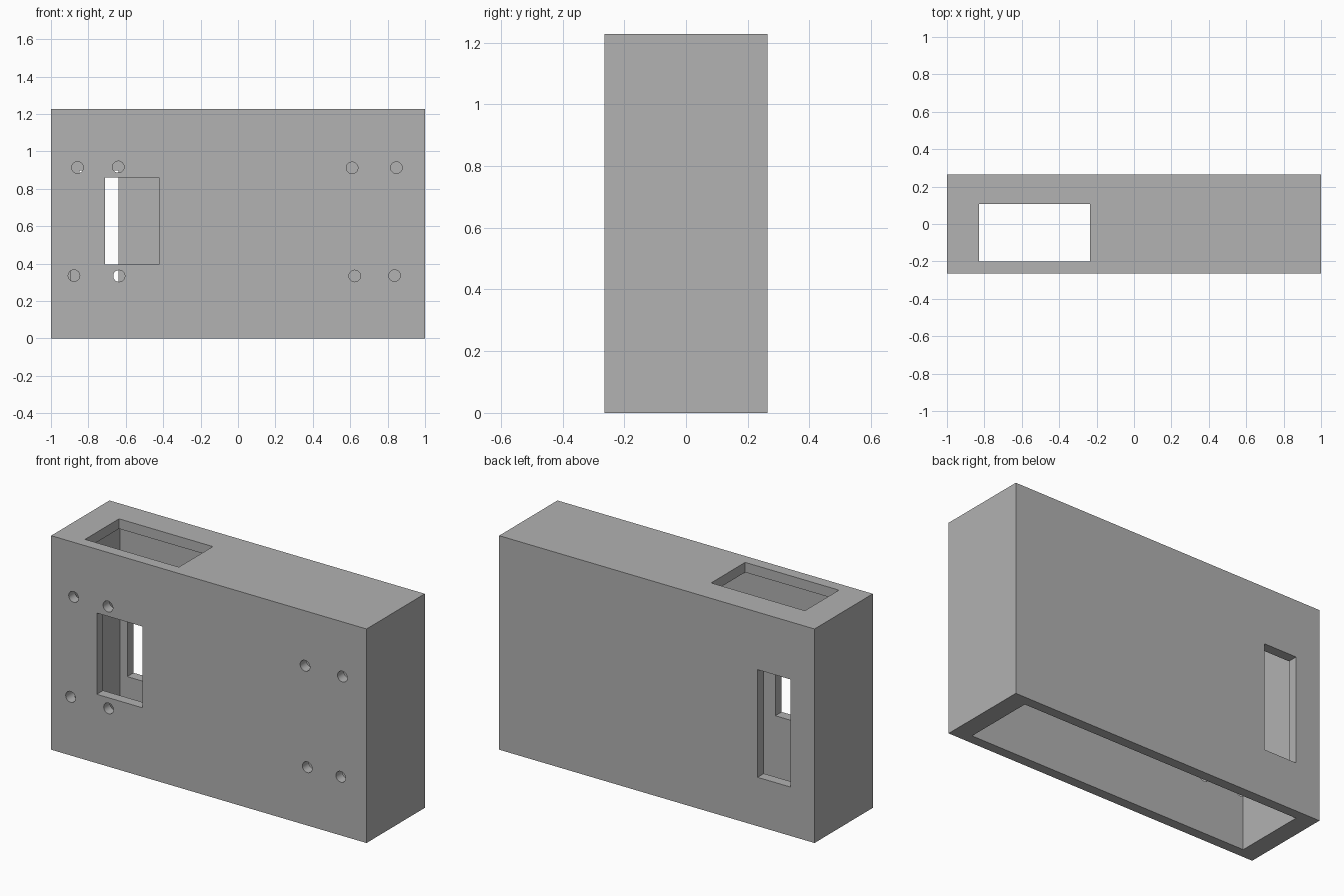
import bpy
import math

cube = bpy.data.objects.get("Cube")
if cube:
    bpy.data.objects.remove(cube, do_unlink=True)

HALF_X, HALF_Y, HEIGHT = 1.0, 0.264, 1.227
SIDE_WALL, FACE_WALL, TOP_WALL = 0.107, 0.057, 0.057

grey = bpy.data.materials.new("plain grey")
grey.use_nodes = True
colour = (0.445, 0.445, 0.445, 1)
grey.diffuse_color = colour
grey.node_tree.nodes["Principled BSDF"].inputs["Base Color"].default_value = colour


def box(name, x, y, z):
    """Box spanning the given (low, high) ranges."""
    spans = (x, y, z)
    bpy.ops.mesh.primitive_cube_add(size=1, location=[(a + b) / 2 for a, b in spans])
    ob = bpy.context.object
    ob.name = name
    ob.scale = [b - a for a, b in spans]
    bpy.ops.object.transform_apply(location=True, rotation=True, scale=True)
    ob.data.materials.append(grey)
    return ob


def screw_hole(x, z):
    """Round cutter through the front wall."""
    bpy.ops.mesh.primitive_cylinder_add(
        vertices=32, radius=0.031, depth=0.1,
        location=(x, -HALF_Y + 0.02, z), rotation=(math.pi / 2, 0, 0))
    ob = bpy.context.object
    ob.name = "screw_hole_cutter"
    bpy.ops.object.transform_apply(location=True, rotation=True, scale=True)
    ob.data.materials.append(grey)
    return ob


# Outer shell
housing = box("housing", (-HALF_X, HALF_X), (-HALF_Y, HALF_Y), (0, HEIGHT))

# Cavity open at the bottom, then the three rectangular openings
inner_x, inner_y = HALF_X - SIDE_WALL, HALF_Y - FACE_WALL
cutters = [
    box("cavity_cutter", (-inner_x, inner_x), (-inner_y, inner_y), (-0.1, HEIGHT - TOP_WALL)),
    box("top_opening_cutter", (-0.83, -0.235), (-0.2, 0.108), (HEIGHT - 0.1, HEIGHT + 0.1)),
    box("front_window_cutter", (-0.711, -0.422), (-0.4, -0.15), (0.395, 0.861)),
    box("back_window_cutter", (-0.847, -0.639), (0.15, 0.4), (0.28, 0.897)),
]

# Mounting holes in the front wall
cutters += [screw_hole(x, z) for x, z in (
    (-0.858, 0.914), (-0.64, 0.917), (0.61, 0.912), (0.847, 0.913),
    (-0.877, 0.336), (-0.636, 0.334), (0.624, 0.334), (0.837, 0.336))]

# Cut everything and remove the helpers
bpy.context.view_layer.objects.active = housing
for cutter in cutters:
    cutter.hide_render = True
    mod = housing.modifiers.new("cut", "BOOLEAN")
    mod.operation = "DIFFERENCE"
    mod.solver = "EXACT"
    mod.object = cutter
    bpy.ops.object.modifier_apply(modifier=mod.name)
    bpy.data.objects.remove(cutter, do_unlink=True)

# Smooth hole walls, crisp edges elsewhere
bpy.ops.object.select_all(action="DESELECT")
housing.select_set(True)
bpy.ops.object.shade_smooth_by_angle(angle=math.radians(30))
